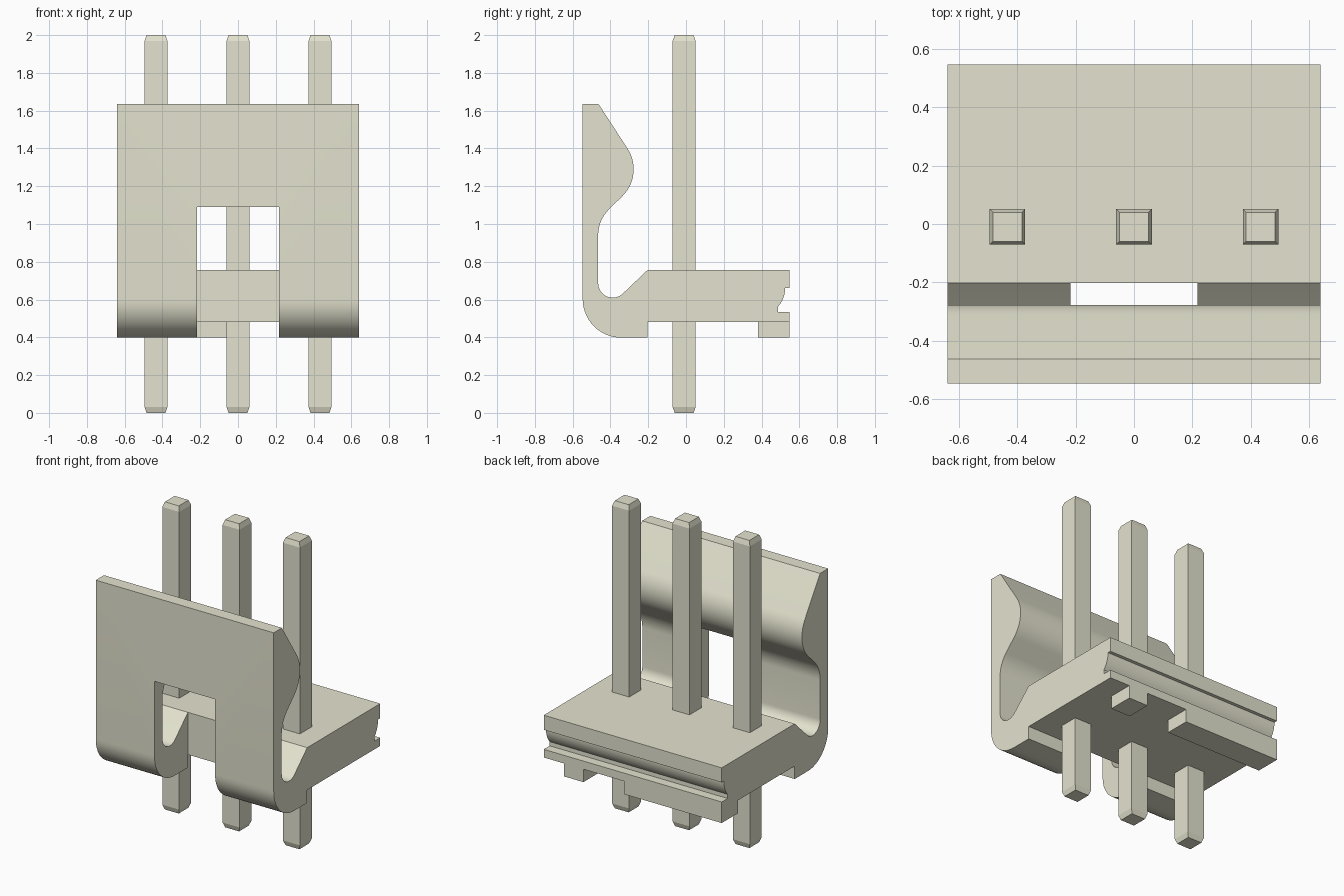
import bpy, bmesh, math

if "Cube" in bpy.data.objects:
    bpy.data.objects.remove(bpy.data.objects["Cube"], do_unlink=True)

HALF_W = 0.64        # half width of the housing
PIN_X = 0.434        # pin spacing

ivory = bpy.data.materials.new("ivory_plastic")
ivory.use_nodes = True
COLOUR = (0.778, 0.770, 0.626, 1.0)
ivory.diffuse_color = COLOUR
ivory.node_tree.nodes["Principled BSDF"].inputs["Base Color"].default_value = COLOUR


def finish(name, bm):
    """Turn a bmesh into a named, coloured object."""
    bmesh.ops.recalc_face_normals(bm, faces=bm.faces[:])
    mesh = bpy.data.meshes.new(name)
    bm.to_mesh(mesh)
    bm.free()
    mesh.materials.append(ivory)
    obj = bpy.data.objects.new(name, mesh)
    bpy.context.collection.objects.link(obj)
    return obj


def select(obj):
    bpy.ops.object.select_all(action="DESELECT")
    obj.select_set(True)
    bpy.context.view_layer.objects.active = obj


def arc(cy, cz, r, start, end, steps=14):
    """Points on an arc in the side plane, angles in degrees."""
    angles = [math.radians(start + (end - start) * i / steps) for i in range(steps + 1)]
    return [(cy + r * math.cos(a), cz + r * math.sin(a)) for a in angles]


def extrude_x(name, profile, x0, x1):
    """Extrude a side profile of (y, z) points from x0 to x1."""
    bm = bmesh.new()
    face = bm.faces.new([bm.verts.new((x0, y, z)) for y, z in profile])
    result = bmesh.ops.extrude_face_region(bm, geom=[face])
    moved = [v for v in result["geom"] if isinstance(v, bmesh.types.BMVert)]
    bmesh.ops.translate(bm, verts=moved, vec=(x1 - x0, 0, 0))
    return finish(name, bm)


def block(name, x0, x1, y0, y1, z0, z1):
    return extrude_x(name, [(y0, z0), (y1, z0), (y1, z1), (y0, z1)], x0, x1)


# Housing: base, curved hinge and locking wall in one profile
profile = [(-0.547, 1.635), (-0.463, 1.635)]
profile += arc(-0.477, 1.29, 0.2, 33, -45)             # latch bulge
profile += arc(-0.272, 0.94, 0.193, 135, 180)          # hollow under the bulge
profile += arc(-0.388, 0.687, 0.077, 180, 315)         # hinge valley
profile += [(-0.203, 0.757), (0.547, 0.757), (0.547, 0.662)]
profile += arc(0.375, 0.662, 0.15, 0, -42)             # rear groove
profile += [(0.487, 0.535), (0.547, 0.535), (0.547, 0.482),
            (-0.203, 0.482), (-0.203, 0.398)]
profile += arc(-0.342, 0.603, 0.205, 270, 180)         # outer hinge bend
housing = extrude_x("housing", profile, -HALF_W, HALF_W)

# Window cut through the wall and hinge
cutter = block("window_cutter", -0.218, 0.218, -0.8, -0.203, 0.2, 1.09)
cutter.hide_render = True
cut = housing.modifiers.new("window", "BOOLEAN")
cut.operation = "DIFFERENCE"
cut.solver = "EXACT"
cut.object = cutter
select(housing)
bpy.ops.object.modifier_apply(modifier=cut.name)
bpy.data.objects.remove(cutter, do_unlink=True)
bpy.ops.object.shade_smooth_by_angle(angle=math.radians(15))

# Feet under the rear edge
block("long_rear_foot", -HALF_W, 0.058, 0.382, 0.547, 0.398, 0.482)
block("short_rear_foot", 0.355, 0.495, 0.382, 0.547, 0.398, 0.482)


# Square pins with tapered ends
def pin(name, x, y=-0.01, half=0.061, inset=0.011, taper=0.032):
    bm = bmesh.new()
    rings = []
    for z, h in ((0, half - inset), (taper, half), (2 - taper, half), (2, half - inset)):
        rings.append([bm.verts.new((x + sx * h, y + sy * h, z))
                      for sx, sy in ((-1, -1), (1, -1), (1, 1), (-1, 1))])
    for low, high in zip(rings, rings[1:]):
        for i in range(4):
            j = (i + 1) % 4
            bm.faces.new((low[i], low[j], high[j], high[i]))
    bm.faces.new(rings[0])
    bm.faces.new(rings[-1])
    return finish(name, bm)


for label, x in (("right", -PIN_X), ("middle", 0.0), ("left", PIN_X)):
    pin(label + "_pin", x)
